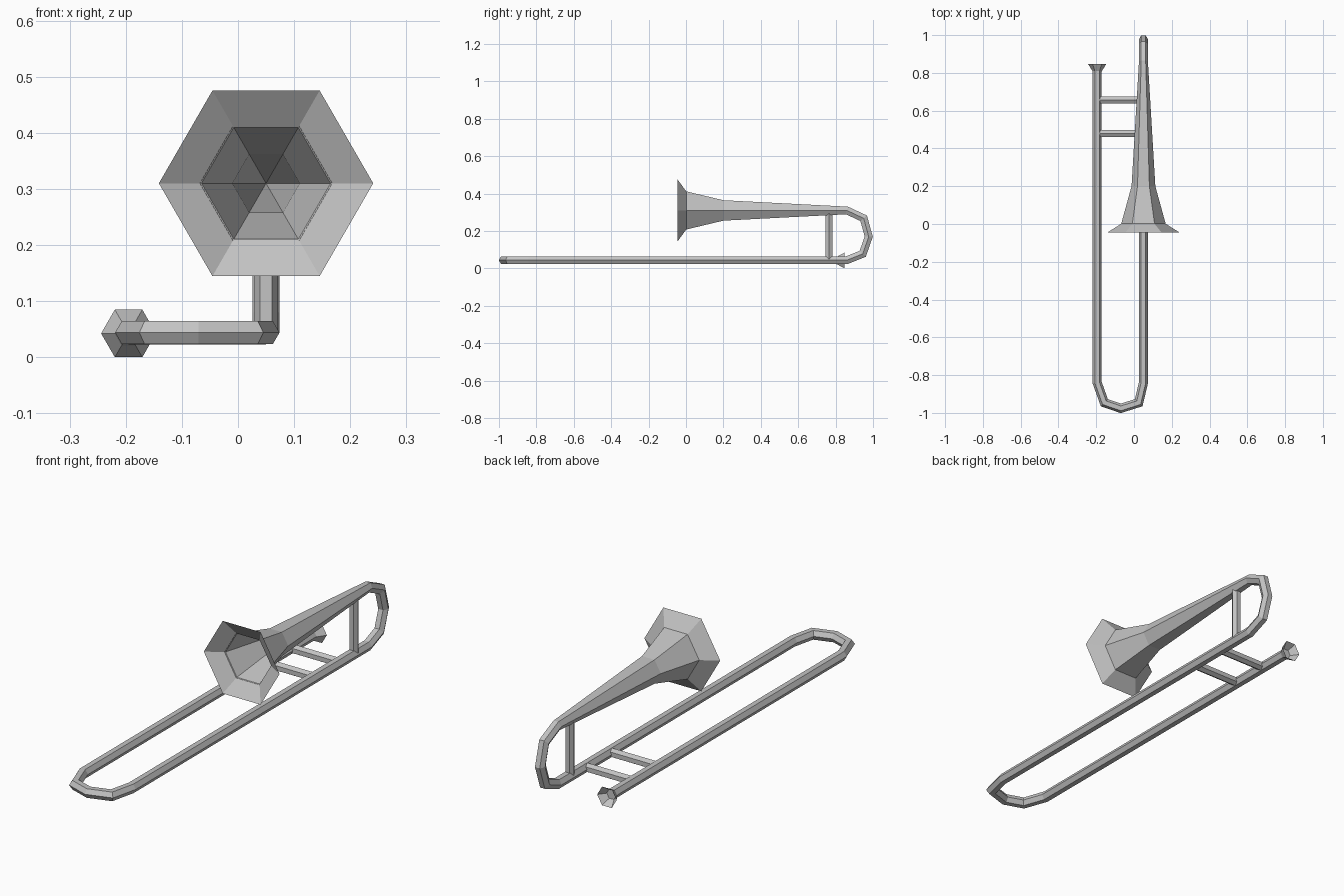
import bpy, bmesh
from math import sin, cos, pi
from mathutils import Vector

cube = bpy.data.objects.get("Cube")
if cube:
    bpy.data.objects.remove(cube)

metal = bpy.data.materials.new("silver_grey")
metal.use_nodes = True
colour = (0.55, 0.55, 0.55, 1)
metal.diffuse_color = colour
metal.node_tree.nodes["Principled BSDF"].inputs["Base Color"].default_value = colour

SIDES = 6
BELL_X, PIPE_X = 0.05, -0.195
BELL_Z, SLIDE_Z = 0.31, 0.044


def hexagon(centre, radius, u, v):
    return [centre + radius * (cos(2 * pi * i / SIDES) * u + sin(2 * pi * i / SIDES) * v)
            for i in range(SIDES)]


def skin(name, rings):
    """Join rings of points with flat faces and close both ends."""
    bm = bmesh.new()
    loops = [[bm.verts.new(p) for p in ring] for ring in rings]
    for a, b in zip(loops, loops[1:]):
        for i in range(SIDES):
            j = (i + 1) % SIDES
            bm.faces.new((a[i], a[j], b[j], b[i]))
    bm.faces.new(loops[0])
    bm.faces.new(loops[-1])
    bmesh.ops.remove_doubles(bm, verts=bm.verts, dist=0.0001)
    bmesh.ops.recalc_face_normals(bm, faces=bm.faces)
    mesh = bpy.data.meshes.new(name)
    bm.to_mesh(mesh)
    bm.free()
    mesh.materials.append(metal)
    obj = bpy.data.objects.new(name, mesh)
    bpy.context.collection.objects.link(obj)
    return obj


def tube(name, path, radius, corner):
    """Sweep a hexagon along a path with mitred bends; corner points at one vertex."""
    path = [Vector(p) for p in path]
    u = Vector(corner)
    first = (path[1] - path[0]).normalized()
    ring = hexagon(path[0], radius, u, first.cross(u))
    rings = [ring]
    for k in range(1, len(path)):
        d = (path[k] - path[k - 1]).normalized()
        ahead = (path[k + 1] - path[k]).normalized() if k + 1 < len(path) else d
        n = (d + ahead).normalized()
        ring = [p + d * ((path[k] - p).dot(n) / d.dot(n)) for p in ring]
        rings.append(ring)
    return skin(name, rings)


def flare(name, x, z, profile):
    """Lathe (y, radius) pairs around an axis running front to back."""
    return skin(name, [hexagon(Vector((x, y, z)), r, Vector((1, 0, 0)), Vector((0, 0, 1)))
                       for y, r in profile])


# Bell: outer skin up to the rim, then the hollow inside narrowing to a point
flare("bell", BELL_X, BELL_Z, [
    (0.855, 0.024), (0.2, 0.063), (0, 0.118), (-0.045, 0.191),
    (0.003, 0.115), (0.2, 0.060), (0.8, 0)])

# One continuous tube: rear bow, slide, front bow and mouthpiece pipe
rear_bow = [(0.85, BELL_Z), (0.86, BELL_Z), (0.95, 0.268), (0.977, 0.17),
            (0.945, 0.078), (0.86, SLIDE_Z)]
front_bow = [(BELL_X, -0.84), (0.025, -0.946), (-0.07, -0.976),
             (-0.157, -0.946), (PIPE_X, -0.84)]
path = [(BELL_X, y, z) for y, z in rear_bow]
path += [(x, y, SLIDE_Z) for x, y in front_bow]
path.append((PIPE_X, 0.815, SLIDE_Z))
tube("slide_tubing", path, 0.024, (1, 0, 0))

# Mouthpiece cup
flare("mouthpiece", PIPE_X, 0.0425, [
    (0.80, 0.022), (0.81, 0.025), (0.848, 0.049), (0.812, 0.022), (0.79, 0)])

# Braces
for name, y in (("front_hand_brace", 0.48), ("rear_hand_brace", 0.657)):
    tube(name, [(PIPE_X, y, SLIDE_Z), (BELL_X, y, SLIDE_Z)], 0.021, (0, 0, 1))
tube("bell_brace", [(BELL_X, 0.764, SLIDE_Z), (BELL_X, 0.764, 0.305)], 0.021, (1, 0, 0))
